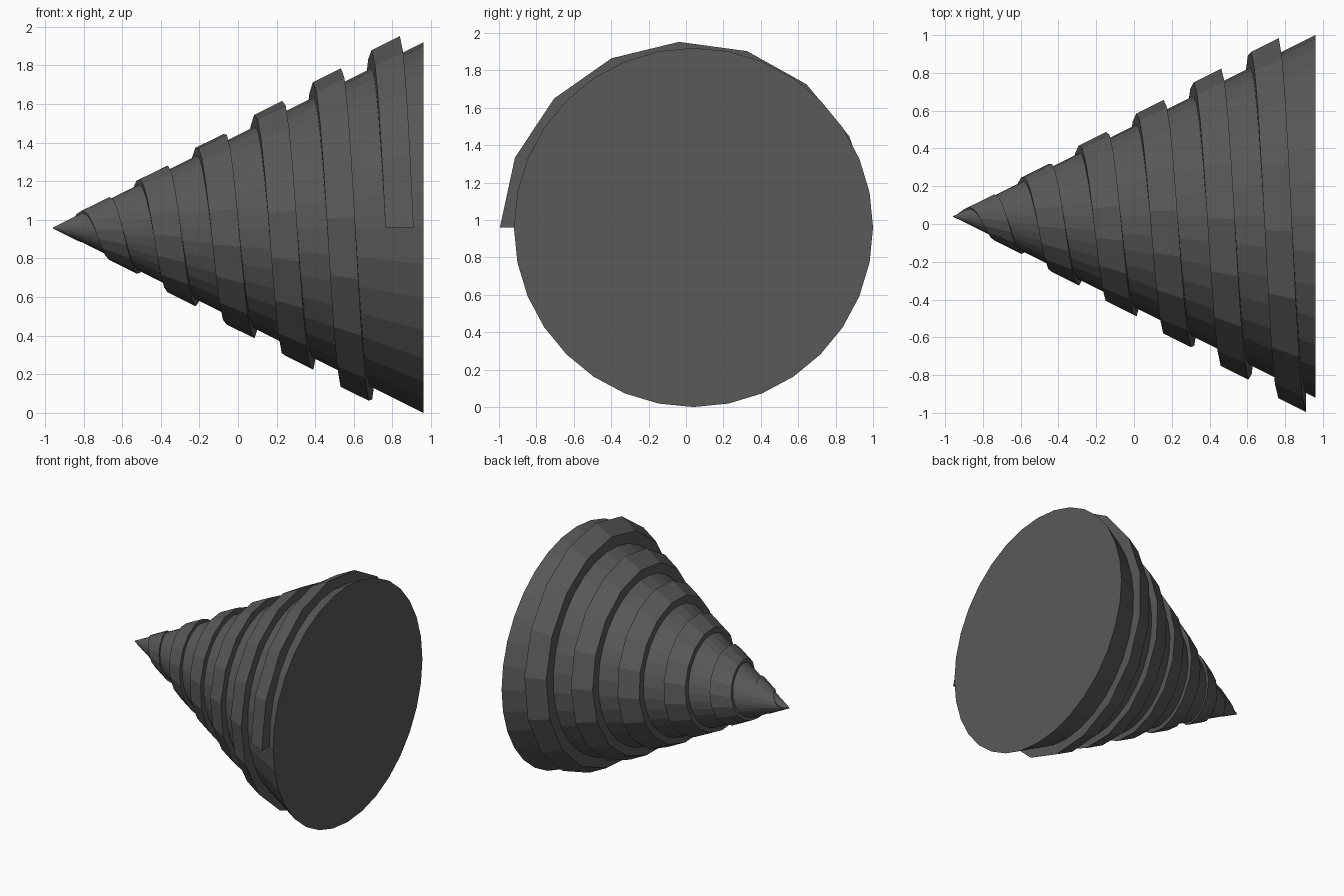
import bpy, bmesh, math
from mathutils import Matrix

if "Cube" in bpy.data.objects:
    bpy.data.objects.remove(bpy.data.objects["Cube"])

CY, CZ = 0.04, 0.96          # axis of the cone
X0, X1, R = -0.96, 0.96, 0.96

mat = bpy.data.materials.new("dark grey metal")
mat.diffuse_color = (0.1, 0.1, 0.1, 1)
mat.use_nodes = True
mat.node_tree.nodes["Principled BSDF"].inputs["Base Color"].default_value = mat.diffuse_color


def finish(bm, name):
    bmesh.ops.recalc_face_normals(bm, faces=bm.faces)
    me = bpy.data.meshes.new(name)
    bm.to_mesh(me)
    bm.free()
    me.materials.append(mat)
    ob = bpy.data.objects.new(name, me)
    bpy.context.collection.objects.link(ob)


def cone_r(x):
    return max(0.0, R * (x - X0) / (X1 - X0))


# Drill body: 32-sided cone with its tip towards -x
bm = bmesh.new()
tip = bm.verts.new((X0, CY, CZ))
ring = []
for i in range(32):
    a = math.tau * i / 32
    ring.append(bm.verts.new((X1, CY + R * math.cos(a), CZ + R * math.sin(a))))
for i in range(32):
    bm.faces.new((tip, ring[i], ring[(i + 1) % 32]))
bm.faces.new(ring)
finish(bm, "drill_cone")

# Spiral ridge: rectangular band winding six turns, growing taller to the base
STEPS, TURNS, LENGTH, WIDTH, END = 101, 6, 1.81, 0.146, 0.91
bm = bmesh.new()
prev = None
for i in range(STEPS + 1):
    t = i / STEPS
    a = math.tau * TURNS * (1 - t)
    xr = END - LENGTH * (1 - t)
    sec = []
    for x, h in ((xr - WIDTH, -0.03), (xr - WIDTH, 0.1), (xr, 0.1), (xr, -0.03)):
        x = max(x, X0 + 0.002)
        r = max(0.0, cone_r(x) + h * t)
        sec.append(bm.verts.new((x, CY - r * math.cos(a), CZ + r * math.sin(a))))
    if prev:
        for k in range(4):
            m = (k + 1) % 4
            bm.faces.new((prev[k], prev[m], sec[m], sec[k]))
    else:
        bm.faces.new(sec)
    prev = sec
bm.faces.new(prev)
finish(bm, "spiral_ridge")
